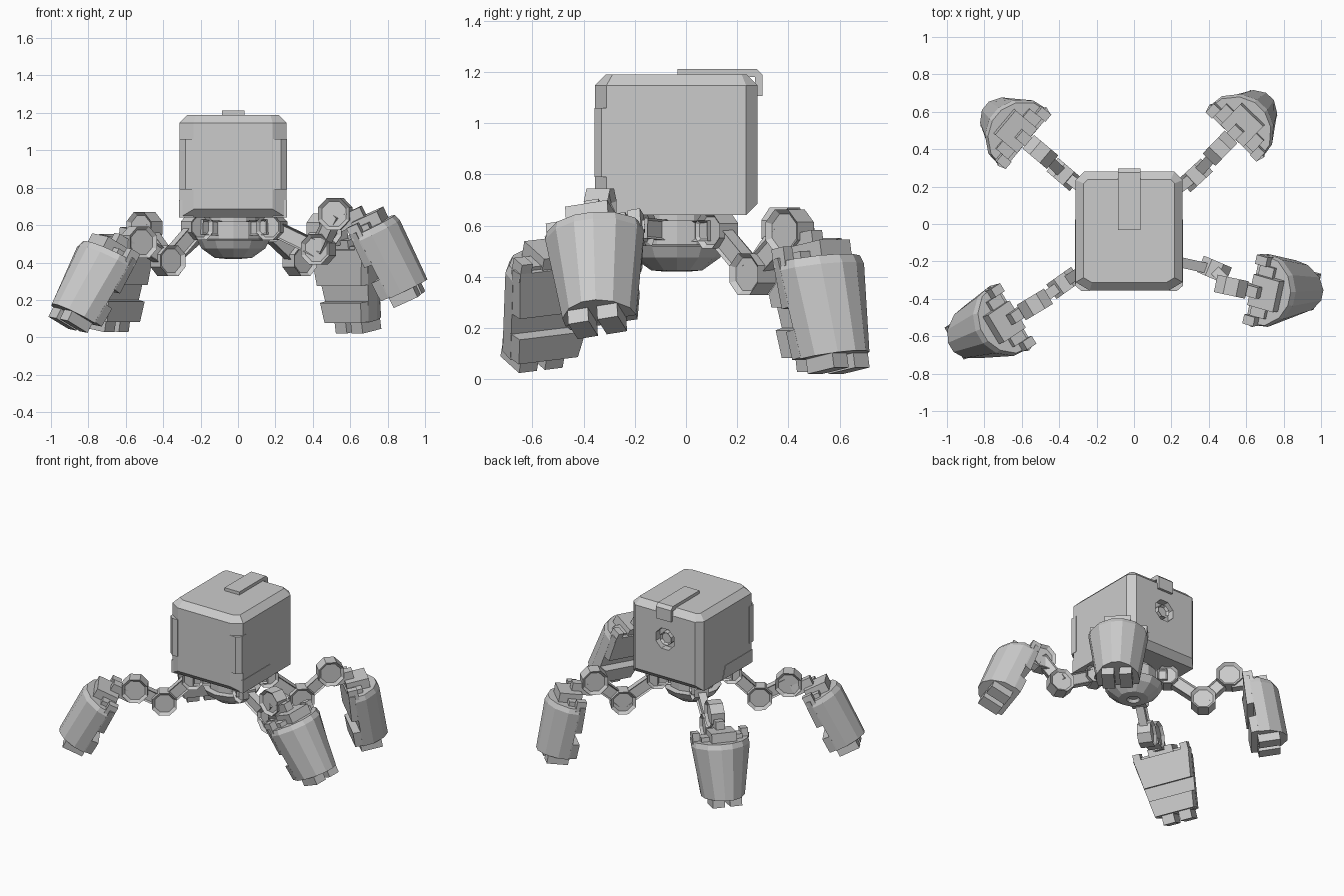
import bpy, bmesh
from math import radians, pi, cos, sin, atan2
from mathutils import Matrix, Vector

if "Cube" in bpy.data.objects:
    bpy.data.objects.remove(bpy.data.objects["Cube"])

grey = bpy.data.materials.new("plain grey")
grey.use_nodes = True
grey.diffuse_color = (0.6, 0.6, 0.6, 1)
grey.node_tree.nodes["Principled BSDF"].inputs["Base Color"].default_value = (0.6, 0.6, 0.6, 1)


def finish(name, bm, matrix=Matrix()):
    bmesh.ops.recalc_face_normals(bm, faces=bm.faces)
    mesh = bpy.data.meshes.new(name)
    bm.to_mesh(mesh)
    bm.free()
    mesh.materials.append(grey)
    obj = bpy.data.objects.new(name, mesh)
    obj.matrix_world = matrix
    bpy.context.collection.objects.link(obj)
    return obj


def box(name, lo, hi, matrix=Matrix(), slot=0):
    """Box between two corners, with optional slots sunk in its +-Y sides."""
    lo, hi = Vector(lo), Vector(hi)
    bm = bmesh.new()
    bmesh.ops.create_cube(bm, size=1, matrix=Matrix.Translation((lo + hi) / 2)
                          @ Matrix.Diagonal((*(hi - lo), 1)))
    if slot:
        bm.normal_update()
        sides = [f for f in bm.faces if abs(f.normal.y) > 0.9]
        bmesh.ops.inset_individual(bm, faces=sides, thickness=slot, depth=-slot)
    return finish(name, bm, matrix)


def loft(name, sections, matrix=Matrix(), sunk_first=0, bevel_rule=None):
    """Bridge matching cross-sections and cap both ends."""
    bm = bmesh.new()
    rings = [[bm.verts.new(p) for p in s] for s in sections]
    n = len(rings[0])
    for a, b in zip(rings, rings[1:]):
        for i in range(n):
            bm.faces.new((a[i], a[(i + 1) % n], b[(i + 1) % n], b[i]))
    first = bm.faces.new(rings[0][::-1])
    bm.faces.new(rings[-1])
    bmesh.ops.recalc_face_normals(bm, faces=bm.faces)
    if sunk_first:
        bmesh.ops.inset_individual(bm, faces=[first], thickness=sunk_first, depth=-0.02)
    if bevel_rule:
        edges = [e for e in bm.edges if bevel_rule(*(v.co for v in e.verts))]
        bmesh.ops.bevel(bm, geom=edges, offset=0.043, segments=1, affect='EDGES')
    return finish(name, bm, matrix)


def disc(name, radius, width, matrix, sunk=0.018):
    """Octagonal joint lying across local Y, with sunken caps."""
    bm = bmesh.new()
    turn = Matrix.Rotation(pi / 2, 4, 'X') @ Matrix.Rotation(pi / 8, 4, 'Z')
    bmesh.ops.create_cone(bm, cap_ends=True, segments=8, radius1=radius,
                          radius2=radius, depth=width, matrix=turn)
    bm.normal_update()
    caps = [f for f in bm.faces if len(f.verts) == 8]
    bmesh.ops.inset_individual(bm, faces=caps, thickness=radius * 0.22, depth=-sunk)
    return finish(name, bm, matrix)


def ring(radius, z, n=12):
    return [(radius * cos(2 * pi * i / n), radius * sin(2 * pi * i / n), z) for i in range(n)]


# Body cube: wide chamfers on the front corners, bevelled top and lower front/back edges
MID, SIDE, FRONT, BACK, BASE, TOP = -0.026, 0.286, -0.356, 0.28, 0.642, 1.19


def body_ring(z):
    half = [(0, FRONT), (SIDE - 0.075, FRONT), (SIDE, FRONT + 0.045), (SIDE, BACK - 0.045),
            (SIDE - 0.045, BACK), (0, BACK)]
    return ([(MID + x, y, z) for x, y in half]
            + [(MID - x, y, z) for x, y in half[-2:0:-1]])


def body_edge(a, b):
    if a.z > 1 and b.z > 1:
        return True
    return a.z < 0.7 and b.z < 0.7 and abs(a.y - b.y) < 0.001


body = loft("body", [body_ring(BASE), body_ring(TOP)], bevel_rule=body_edge)

# Round port sunk into the back
port_at = Matrix.Translation((MID, BACK, 0.96))
cutter = disc("port_cutter", 0.08, 0.1, port_at, sunk=0)
cut = body.modifiers.new("port", 'BOOLEAN')
cut.object = cutter
cut.solver = 'EXACT'
bpy.context.view_layer.objects.active = body
bpy.ops.object.modifier_apply(modifier="port")
bpy.data.objects.remove(cutter)
disc("port_plug", 0.048, 0.05, port_at @ Matrix.Translation((0, -0.03, 0)))

# Top strap that hooks over the back edge
strap = [(-0.033, 1.18), (-0.033, 1.212), (0.275, 1.212), (0.298, 1.19),
         (0.298, 1.105), (0.27, 1.105), (0.27, 1.18)]
loft("top_strap", [[(x, y, z) for y, z in strap] for x in (MID - 0.06, MID + 0.06)])

# Corner plates and lower side skirts
skirt = [(-0.32, 0.642), (-0.32, 0.735), (-0.005, 0.735), (0.025, 0.642)]
plate = [(0.288, -0.282), (0.288, -0.33), (0.255, -0.358), (0.212, -0.358), (0.212, -0.282)]
for side, label in ((1, "left"), (-1, "right")):
    loft(label + "_corner_plate",
         [[(MID + side * x, y, z) for x, y in plate] for z in (0.79, 1.06)])
    loft(label + "_skirt",
         [[(MID + side * x, y, z) for y, z in skirt] for x in (0.212, 0.289)])

# Turntable and bowl under the body
HUB = Matrix.Translation((-0.025, -0.036, 0))
loft("turntable", [ring(0.135, 0.59), ring(0.135, 0.66)], HUB)
loft("hub_bowl", [ring(0.045, 0.42), ring(0.1, 0.425), ring(0.17, 0.475),
                  ring(0.195, 0.52), ring(0.155, 0.525), ring(0.155, 0.62)], HUB, 0.012)


def link(name, start, end, width, height):
    """Slotted bar between two joints."""
    d = end - start
    y = Vector((-d.y, d.x, 0)).normalized()
    x = d.normalized()
    frame = Matrix((x, y, x.cross(y))).transposed().to_4x4()
    box(name, (0, -width / 2, -height / 2), (d.length, width / 2, height / 2),
        Matrix.Translation(start) @ frame, slot=0.012)


def half_width(w):
    return 0.198 + (w + 0.16) * 0.15


SHELL = [(0.09, 1), (0.165, 0.95), (0.245, 0.62), (0.283, 0.2)]


def shell_ring(w, scale=1):
    hw = half_width(w) * scale
    half = [(0.09 + (u - 0.09) * scale, k * hw, w) for u, k in SHELL]
    return half + [(u, -y, z) for u, y, z in reversed(half)]


def panel_ring(w, inner):
    hw = half_width(w)
    return [(inner, hw * 0.94, w), (0.095, hw, w), (0.095, -hw, w), (inner, -hw * 0.94, w)]


def leg(label, hip, knee, ankle, azimuth, tilt, roll):
    hip, knee, ankle = Vector(hip), Vector(knee), Vector(ankle)
    d = ankle - hip
    turn = Matrix.Rotation(atan2(d.y, d.x), 4, 'Z')
    # Arm
    disc(label + "_hip", 0.075, 0.1, Matrix.Translation(hip) @ turn)
    link(label + "_hip_mount", Vector((-0.025, -0.036, 0.575)), hip, 0.1, 0.08)
    link(label + "_upper_link", hip, knee, 0.055, 0.085)
    disc(label + "_knee", 0.088, 0.095, Matrix.Translation(knee) @ turn)
    link(label + "_lower_link", knee, ankle, 0.055, 0.085)
    facing = Matrix.Translation(ankle) @ Matrix.Rotation(radians(azimuth), 4, 'Z')
    disc(label + "_ankle", 0.092, 0.095, facing)
    # Foot shell, rounded outside and flat inside
    foot = (facing @ Matrix.Rotation(radians(roll), 4, 'X')
            @ Matrix.Rotation(radians(-tilt), 4, 'Y') @ Matrix.Translation((0.015, 0, 0)))
    loft(label + "_foot_shell", [shell_ring(-0.525), shell_ring(-0.175),
                                 shell_ring(-0.14, 0.93)], foot)
    loft(label + "_inner_panel", [panel_ring(-0.32, 0.045), panel_ring(-0.125, 0.055)], foot)
    loft(label + "_heel_panel", [panel_ring(-0.52, 0.04), panel_ring(-0.41, 0.04)], foot)
    box(label + "_collar", (0.065, -0.085, -0.15), (0.22, 0.085, -0.075), foot)
    box(label + "_collar_step", (0.075, -0.14, -0.15), (0.16, 0.14, -0.11), foot)
    box(label + "_ankle_lug", (-0.015, -0.03, -0.1), (0.13, 0.03, -0.02), foot)
    for s in (1, -1):
        for part, u, y, w in (("_rim_tab", (0.055, 0.12), (0.14, 0.19), (-0.16, -0.085)),
                              ("_toe", (0.08, 0.225), (0.018, 0.1), (-0.583, -0.5))):
            ys = sorted((s * y[0], s * y[1]))
            box(label + part, (u[0], ys[0], w[0]), (u[1], ys[1], w[1]), foot)


leg("front_left", (0.18, -0.19, 0.59), (0.43, -0.245, 0.47), (0.52, -0.335, 0.66), -12, 24, 9)
leg("front_right", (-0.22, -0.21, 0.59), (-0.375, -0.315, 0.41), (-0.53, -0.43, 0.508), 211, 27, -6)
leg("back_left", (0.15, 0.12, 0.58), (0.33, 0.26, 0.41), (0.46, 0.405, 0.578), 46, 10, 0)
leg("back_right", (-0.19, 0.12, 0.58), (-0.375, 0.265, 0.41), (-0.5, 0.385, 0.585), 140, 10, 0)
